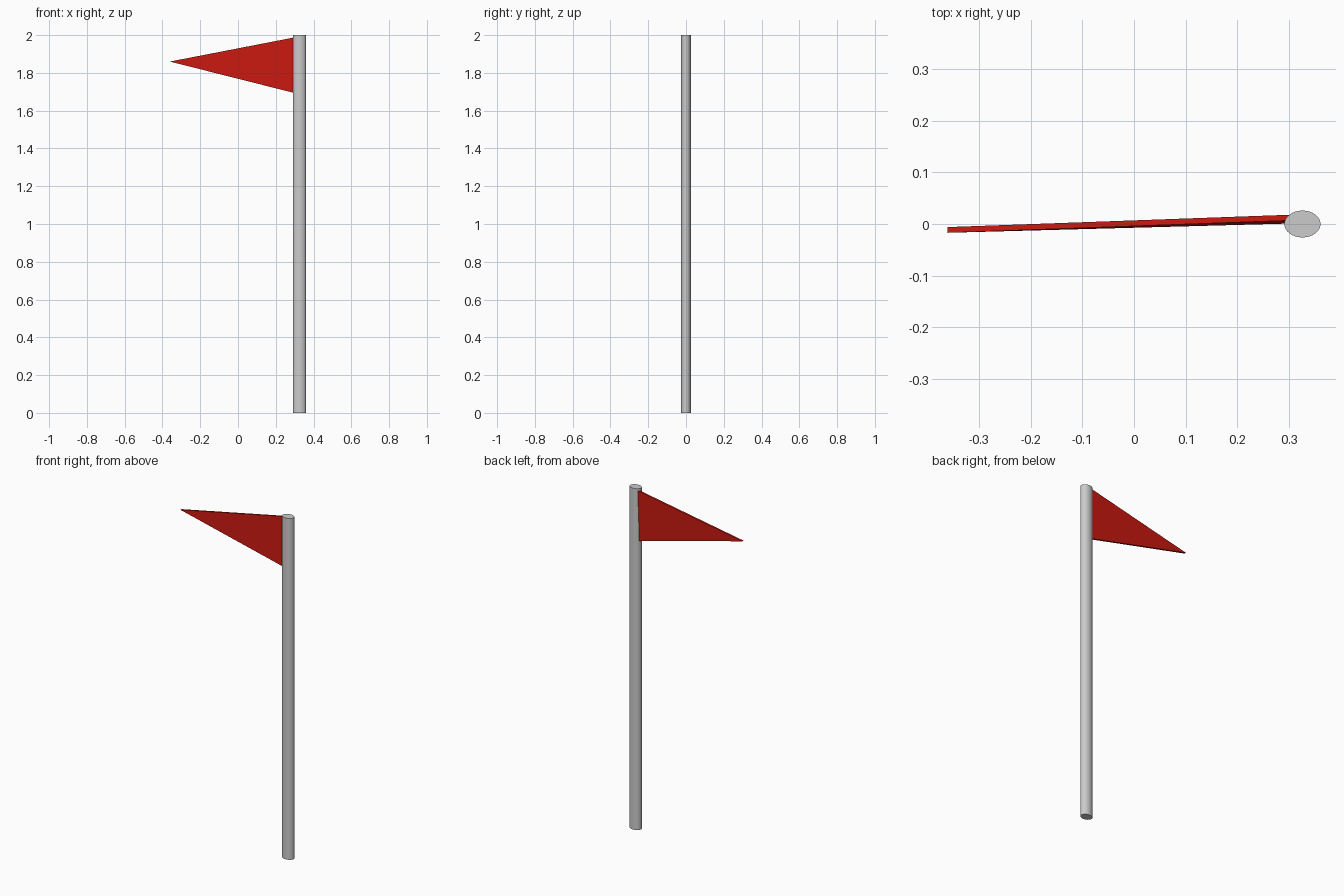
import bpy, bmesh
from mathutils import Vector

if "Cube" in bpy.data.objects:
    bpy.data.objects.remove(bpy.data.objects["Cube"])

# Pole: slightly flattened upright cylinder
bpy.ops.mesh.primitive_cylinder_add(vertices=32, radius=1, depth=2, location=(0.326, 0, 1))
pole = bpy.context.object
pole.name = "pole"
pole.scale = (0.035, 0.026, 1)
bpy.ops.object.transform_apply(location=False, rotation=False, scale=True)
bpy.ops.object.shade_smooth_by_angle()

# Pennant: thin triangular slab, slightly skewed, its base sunk into the pole
front = [Vector(p) for p in ((0.305, 0.007, 1.989), (0.305, 0.001, 1.692), (-0.361, -0.017, 1.86))]
bm = bmesh.new()
face = bm.faces.new([bm.verts.new(p) for p in front])
ext = bmesh.ops.extrude_face_region(bm, geom=[face])
bmesh.ops.translate(bm, vec=(0, 0.011, 0),
                    verts=[g for g in ext["geom"] if isinstance(g, bmesh.types.BMVert)])
bmesh.ops.recalc_face_normals(bm, faces=bm.faces)
mesh = bpy.data.meshes.new("pennant")
bm.to_mesh(mesh)
bm.free()
pennant = bpy.data.objects.new("pennant", mesh)
bpy.context.collection.objects.link(pennant)

# Red cloth
red = bpy.data.materials.new("red")
red.diffuse_color = (0.6, 0.01, 0.005, 1)
red.use_nodes = True
red.node_tree.nodes["Principled BSDF"].inputs["Base Color"].default_value = red.diffuse_color
mesh.materials.append(red)
